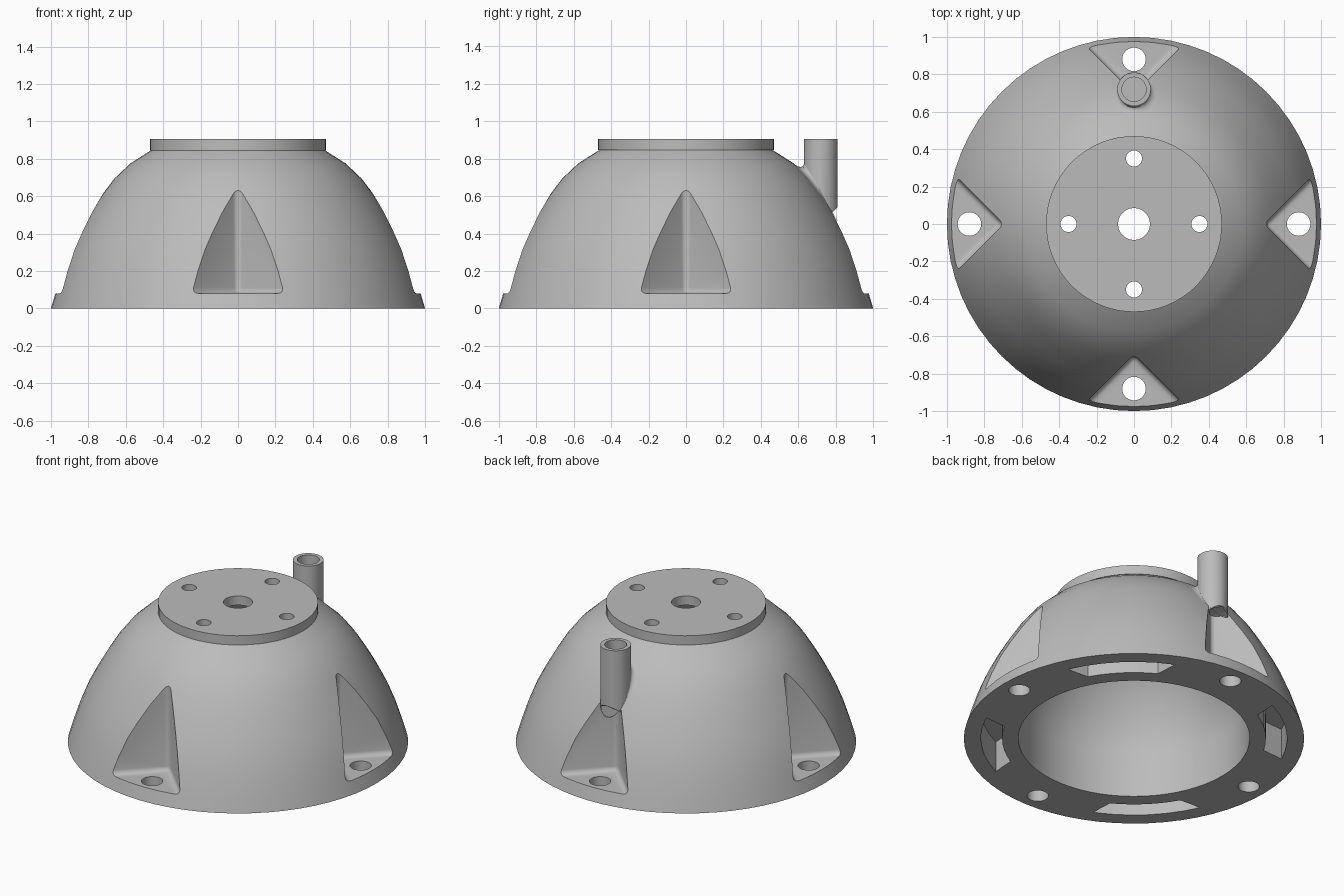
import bpy, bmesh
from math import sin, cos, pi, radians, sqrt
from mathutils import Matrix

cube = bpy.data.objects.get("Cube")
if cube:
    bpy.data.objects.remove(cube, do_unlink=True)

grey = bpy.data.materials.new("plain_grey")
grey.use_nodes = True
colour = (0.5, 0.5, 0.5, 1)
grey.diffuse_color = colour
grey.node_tree.nodes["Principled BSDF"].inputs["Base Color"].default_value = colour

OUTER = [(1, 0), (.976, .08), (.937, .2), (.893, .31), (.843, .41), (.787, .51),
         (.725, .61), (.66, .695), (.575, .775), (.465, .845)]
CAP = [(.47, .845), (.47, .905), (.085, .905), (.085, .845)]
INNER = [(.3, .845), (.38, .79), (.47, .71), (.55, .61), (.61, .5), (.66, .39),
         (.68, .28), (.68, 0)]


def finish(bm, name):
    bmesh.ops.recalc_face_normals(bm, faces=bm.faces)
    mesh = bpy.data.meshes.new(name)
    bm.to_mesh(mesh)
    bm.free()
    ob = bpy.data.objects.new(name, mesh)
    bpy.context.collection.objects.link(ob)
    mesh.materials.append(grey)
    return ob


def skin(bm, rings, closed):
    """Join equal rings of points with quads."""
    rows = [[bm.verts.new(p) for p in ring] for ring in rings]
    pairs = list(zip(rows, rows[1:]))
    if closed:
        pairs.append((rows[-1], rows[0]))
    for a, b in pairs:
        for i in range(len(a)):
            j = (i + 1) % len(a)
            bm.faces.new((a[i], a[j], b[j], b[i]))
    return rows


def prism(bm, points, z0, z1):
    low, high = skin(bm, [[(x, y, z) for x, y in points] for z in (z0, z1)], False)
    bm.faces.new(low[::-1])
    bm.faces.new(high)
    return low, high


def circle(r, x=0, y=0, n=32):
    return [(x + r * cos(2 * pi * i / n), y + r * sin(2 * pi * i / n)) for i in range(n)]


def boolean(target, tool, operation):
    mod = target.modifiers.new("cut", "BOOLEAN")
    mod.object, mod.operation, mod.solver = tool, operation, "EXACT"
    bpy.context.view_layer.objects.active = target
    bpy.ops.object.modifier_apply(modifier=mod.name)
    bpy.data.objects.remove(tool, do_unlink=True)


def smooth(ob):
    bpy.ops.object.select_all(action="DESELECT")
    ob.select_set(True)
    bpy.context.view_layer.objects.active = ob
    bpy.ops.object.shade_smooth_by_angle(angle=radians(30))


def dome_height(r):
    for (r0, z0), (r1, z1) in zip(OUTER, OUTER[1:]):
        if r1 <= r <= r0:
            return z0 + (z1 - z0) * (r0 - r) / (r0 - r1)
    return 0


# Hollow dome with its cap and open centre
bm = bmesh.new()
skin(bm, [[(x, y, z) for x, y in circle(r, n=64)] for r, z in OUTER + CAP + INNER], True)
dome = finish(bm, "dome_housing")

# Four rounded V notches over the flange
bm = bmesh.new()
for k in range(4):
    nb = bmesh.new()
    low, high = prism(nb, [(0, -.697), (-.5, -1.197), (.5, -1.197)], .08, 1.2)
    edges = [nb.edges.get((low[0], other)) for other in (high[0], low[1], low[2])]
    bmesh.ops.bevel(nb, geom=edges, offset=.03, segments=4, profile=.5, affect="EDGES")
    nb.transform(Matrix.Rotation(k * pi / 2, 4, "Z"))
    piece = bpy.data.meshes.new("notch_piece")
    nb.to_mesh(piece)
    nb.free()
    bm.from_mesh(piece)
    bpy.data.meshes.remove(piece)
boolean(dome, finish(bm, "notch_cutter"), "DIFFERENCE")

# Upright pipe with a sloped foot
PIPE_Y = .72
bm = bmesh.new()
low, high = prism(bm, circle(.09, 0, PIPE_Y), .5, .905)
for v in low:
    v.co.z = max(.505, .505 + v.co.y - .775)
bmesh.ops.triangulate(bm, faces=[f for f in bm.faces if len(f.verts) > 4])
boolean(dome, finish(bm, "pipe"), "UNION")

# Bolt holes, cap holes, pipe bore and underside pockets
bm = bmesh.new()
for k in range(4):
    a = k * pi / 2
    prism(bm, circle(.063, .88 * cos(a), .88 * sin(a)), -.1, .2)
    prism(bm, circle(.043, .35 * cos(a), .35 * sin(a), 24), .6, 1)
    mid = a + pi / 4
    arc = []
    for r, half, sign in ((.9, 20.5, 1), (.775, 15.5, -1)):
        for i in range(7):
            t = mid + sign * radians(half) * (i / 3 - 1)
            arc.append((r * cos(t), r * sin(t)))
    prism(bm, arc, -.1, .2)
prism(bm, circle(.065, 0, PIPE_Y), .58, 1)
boolean(dome, finish(bm, "hole_cutter"), "DIFFERENCE")
smooth(dome)

# Concave fillet where the pipe meets the dome
rings = []
for s in range(7):
    t = s / 6 * pi / 2
    ring = []
    for i in range(32):
        a = 2 * pi * i / 32
        size = .002 + .06 * max(0, .35 - .65 * sin(a))
        rad = .089 + size * (1 - cos(t))
        x, y = rad * cos(a), PIPE_Y + rad * sin(a)
        ring.append((x, y, dome_height(sqrt(x * x + y * y)) + size * (1 - sin(t)) - .002))
    rings.append(ring)
bm = bmesh.new()
skin(bm, rings, False)
smooth(finish(bm, "pipe_fillet"))
